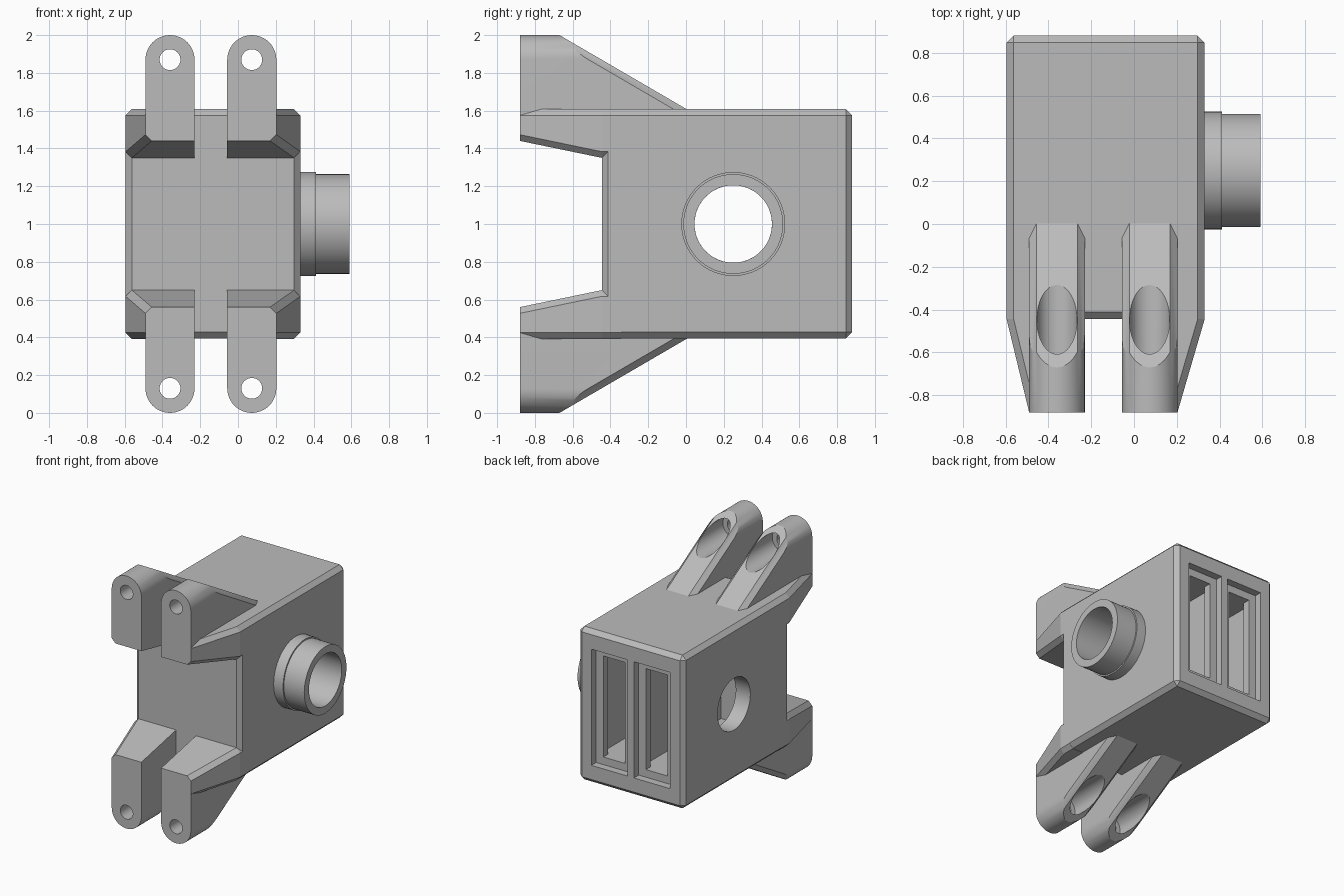
import bpy, bmesh, math
from mathutils import Vector, Matrix

if "Cube" in bpy.data.objects:
    bpy.data.objects.remove(bpy.data.objects["Cube"])

MID = 1.0                      # height of the mirror plane
FRONT, BACK, FACE = -0.88, 0.88, -0.445
LEFT, RIGHT, LOW, TOP = -0.595, 0.33, 0.395, 1.608
CHAMFER = 0.033
BORE_Y, BORE_R = 0.25, 0.205

grey = bpy.data.materials.new("plain grey")
grey.use_nodes = True
colour = (0.5, 0.5, 0.5, 1)
grey.diffuse_color = colour
grey.node_tree.nodes["Principled BSDF"].inputs["Base Color"].default_value = colour


def finish(bm, name, flip=False):
    """Turn a bmesh into an object, mirrored about mid height if asked."""
    if flip:
        for v in bm.verts:
            v.co.z = 2 * MID - v.co.z
    bmesh.ops.recalc_face_normals(bm, faces=bm.faces[:])
    mesh = bpy.data.meshes.new(name)
    bm.to_mesh(mesh)
    bm.free()
    mesh.materials.append(grey)
    ob = bpy.data.objects.new(name, mesh)
    bpy.context.collection.objects.link(ob)
    return ob


def box(name, lo, hi, bevel=0):
    bm = bmesh.new()
    bmesh.ops.create_cube(bm, size=1)
    for v in bm.verts:
        v.co = [(a + b) / 2 + c * (b - a) for a, b, c in zip(lo, hi, v.co)]
    if bevel:
        bmesh.ops.bevel(bm, geom=bm.edges[:], offset=bevel, segments=1, affect='EDGES')
    return finish(bm, name)


def rod(name, axis, start, end, radius, centre):
    """Cylinder between two positions along the x or y axis."""
    bm = bmesh.new()
    turn = Matrix.Rotation(math.pi / 2, 4, 'Y' if axis == 0 else 'X')
    bmesh.ops.create_cone(bm, cap_ends=True, segments=48, radius1=radius,
                          radius2=radius, depth=end - start, matrix=turn)
    spot = Vector(centre)
    spot[axis] = (start + end) / 2
    bmesh.ops.translate(bm, verts=bm.verts[:], vec=spot)
    return finish(bm, name)


def cut(ob, cutter):
    cutter.hide_render = True
    mod = ob.modifiers.new("cut", 'BOOLEAN')
    mod.operation, mod.solver, mod.object = 'DIFFERENCE', 'EXACT', cutter
    bpy.context.view_layer.update()
    done = bpy.data.meshes.new_from_object(
        ob.evaluated_get(bpy.context.evaluated_depsgraph_get()))
    ob.modifiers.clear()
    ob.data = done
    bpy.data.objects.remove(cutter)


def smooth(ob):
    bpy.ops.object.select_all(action='DESELECT')
    ob.select_set(True)
    bpy.context.view_layer.objects.active = ob
    bpy.ops.object.shade_smooth_by_angle(angle=math.radians(25))


def loft(bm, sections):
    """Skin matching closed rings and cap both ends."""
    rings = [[bm.verts.new(p) for p in s] for s in sections]
    n = len(rings[0])
    for a, b in zip(rings, rings[1:]):
        for i in range(n):
            j = (i + 1) % n
            bm.faces.new((a[i], a[j], b[j], b[i]))
    bm.faces.new(rings[0])
    bm.faces.new(rings[-1])


def slice_off(bm, point, normal):
    """Remove everything beyond a plane and close the cut."""
    geom = bm.verts[:] + bm.edges[:] + bm.faces[:]
    res = bmesh.ops.bisect_plane(bm, geom=geom, plane_co=point, plane_no=normal,
                                 clear_outer=True)
    edges = [e for e in res["geom_cut"] if isinstance(e, bmesh.types.BMEdge)]
    bmesh.ops.holes_fill(bm, edges=edges, sides=0)


# Main housing with the side bore
body = box("housing", (LEFT, FACE, LOW), (RIGHT, BACK, TOP), CHAMFER)
cut(body, rod("bore_cutter", 0, -1, 1, BORE_R, (0, BORE_Y, MID)))

# Two rear pockets: shallow recess, narrower lip, deep cavity
for cx in (-0.318, 0.055):
    for half_w, half_h, y0, y1 in ((0.158, 0.46, 0.82, 1.0),
                                   (0.095, 0.40, 0.70, 0.9),
                                   (0.150, 0.40, -0.2, 0.76)):
        cut(body, box("pocket_cutter", (cx - half_w, y0, MID - half_h),
                      (cx + half_w, y1, MID + half_h)))
smooth(body)

# Stepped hollow boss on the side
bm = bmesh.new()
profile = [(0.29, BORE_R), (0.29, 0.275), (0.412, 0.275), (0.412, 0.264),
           (0.59, 0.264), (0.59, BORE_R)]
verts = [bm.verts.new((x, BORE_Y, MID + r)) for x, r in profile]
edges = [bm.edges.new((verts[i - 1], verts[i])) for i in range(len(verts))]
bmesh.ops.spin(bm, geom=verts + edges, cent=(0, BORE_Y, MID), axis=(1, 0, 0),
               angle=math.tau, steps=64, use_duplicate=False)
bmesh.ops.remove_doubles(bm, verts=bm.verts[:], dist=1e-4)
smooth(finish(bm, "side_boss"))


def gusset(name, inner, tip, wall, flip):
    """Tapered block that carries an arm forward from the housing."""
    s = 1 if wall > inner else -1

    def section(y, outer, bottom):
        c = CHAMFER
        return [(x, y, z) for x, z in (
            (inner, bottom), (outer - s * c, bottom), (outer, bottom + c),
            (outer, TOP - c), (outer - s * c, TOP), (inner, TOP))]

    bm = bmesh.new()
    loft(bm, [section(FACE + 0.1, wall, 1.35), section(FACE, wall, 1.35),
              section(FRONT, tip, 1.44)])
    return finish(bm, name, flip)


def arm(name, cx, flip):
    """Round-topped lug with a chamfered sloping back and a stepped bolt hole."""
    r, zc = 0.13, 1.87
    bm = bmesh.new()
    arc = [math.pi * i / 24 for i in range(25)]
    ring = [(cx + r, 1.5), *[(cx + r * math.cos(a), zc + r * math.sin(a)) for a in arc],
            (cx - r, 1.5)]
    loft(bm, [[(x, y, z) for x, z in ring] for y in (FRONT, 0.1)])
    bmesh.ops.recalc_face_normals(bm, faces=bm.faces[:])
    slope = Vector((0, 0.39, 0.67)).normalized()
    crest = Vector((cx, -0.67, zc + r))
    slice_off(bm, crest, slope)
    for s in (-1, 1):
        slice_off(bm, crest + Vector((s * 0.095, 0, 0)), slope + Vector((s, 0, 0)))
    ob = finish(bm, name, flip)
    z = 2 * MID - zc if flip else zc
    cut(ob, rod("bolt_cutter", 1, -1, 0.3, 0.055, (cx, 0, z)))
    cut(ob, rod("counterbore_cutter", 1, -0.7, 0.3, 0.094, (cx, 0, z)))
    smooth(ob)


# Four mounting arms with their gussets
for flip, level in ((False, "upper"), (True, "lower")):
    for side, cx, s, wall in (("right", -0.36, -1, LEFT), ("left", 0.073, 1, RIGHT)):
        arm(f"{level}_{side}_arm", cx, flip)
        gusset(f"{level}_{side}_gusset", cx - s * 0.13, cx + s * 0.13, wall, flip)
